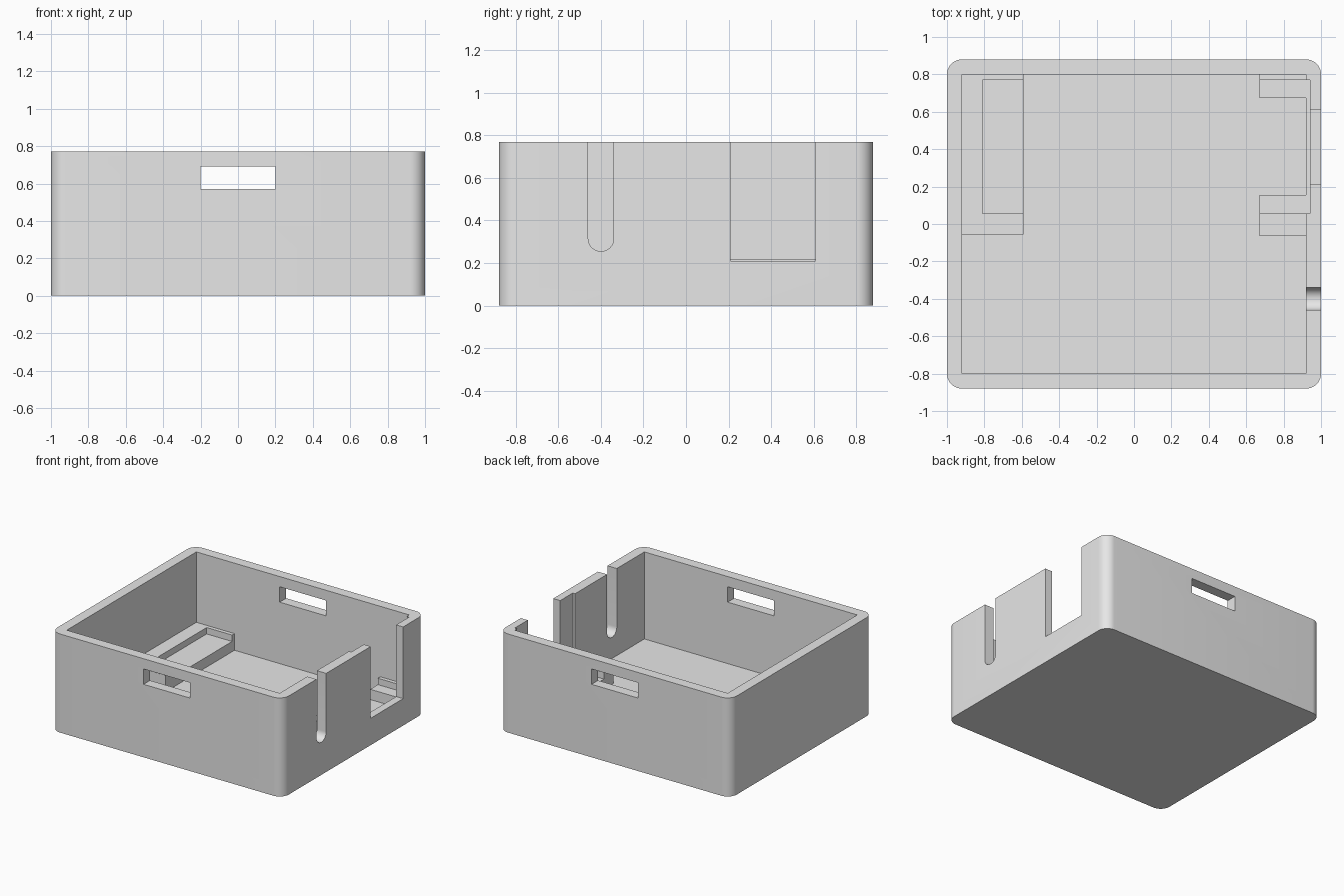
import bpy, bmesh

cube = bpy.data.objects.get("Cube")
if cube:
    bpy.data.objects.remove(cube, do_unlink=True)

grey = bpy.data.materials.new("light_grey")
grey.use_nodes = True
grey.diffuse_color = (0.8, 0.8, 0.8, 1)
grey.node_tree.nodes["Principled BSDF"].inputs["Base Color"].default_value = (0.8, 0.8, 0.8, 1)

HEIGHT, FLOOR, SHELF, RIM = 0.77, 0.09, 0.17, 0.22
OVER = 0.9     # cutters reach above the rim
SUNK = 0.04    # fittings are sunk into the floor


def box(name, x, y, z, round_edges=None, radius=0.0):
    """Box from (min, max) ranges; edges picked by round_edges get rounded."""
    bm = bmesh.new()
    bmesh.ops.create_cube(bm, size=1)
    for v in bm.verts:
        v.co = [r[0] if c < 0 else r[1] for c, r in zip(v.co, (x, y, z))]
    if round_edges:
        edges = [e for e in bm.edges if round_edges(*(v.co for v in e.verts))]
        bmesh.ops.bevel(bm, geom=edges, offset=radius, offset_type='OFFSET',
                        segments=10, profile=0.5, affect='EDGES')
    mesh = bpy.data.meshes.new(name)
    bm.to_mesh(mesh)
    bm.free()
    mesh.materials.append(grey)
    ob = bpy.data.objects.new(name, mesh)
    bpy.context.collection.objects.link(ob)
    return ob


def cut(target, cutter):
    """Subtract the cutter from the target and discard it."""
    cutter.hide_render = True
    mod = target.modifiers.new("cut", 'BOOLEAN')
    mod.operation, mod.solver, mod.object = 'DIFFERENCE', 'EXACT', cutter
    bpy.context.view_layer.objects.active = target
    bpy.ops.object.modifier_apply(modifier=mod.name)
    bpy.data.objects.remove(cutter, do_unlink=True)


# Open case with rounded vertical corners
case = box("case", (-1, 1), (-0.88, 0.88), (0, HEIGHT),
           lambda a, b: abs(a.z - b.z) > 0.1, 0.08)
cut(case, box("cavity", (-0.92, 0.92), (-0.8, 0.8), (FLOOR, OVER)))

# Slots through front and back walls
cut(case, box("wall_slots", (-0.2, 0.2), (-1, 1), (0.57, 0.69)))

# Round-bottomed cable notch in the side wall
cut(case, box("cable_notch", (0.88, 1.1), (-0.46, -0.34), (0.255, OVER),
              lambda a, b: abs(a.x - b.x) > 0.1 and a.z < 0.5, 0.0599))

# Square port opening and the shallow board groove behind it
cut(case, box("port_opening", (0.9, 1.1), (0.21, 0.61), (0.21, OVER)))
cut(case, box("board_groove", (0.85, 0.94), (0.055, 0.77), (SHELF, OVER)))

# Board cradle on one side, with a recess open towards the middle
cradle = box("board_cradle", (-0.95, -0.59), (-0.055, 0.83), (SUNK, RIM))
cut(cradle, box("cradle_recess", (-0.81, -0.5), (0.055, 0.77), (SHELF, OVER)))

# Stepped board supports beside the port
for name, y in (("front_support", (-0.065, 0.155)), ("back_support", (0.675, 0.83))):
    support = box(name, (0.67, 0.92), y, (SUNK, RIM))
    cut(support, box("support_step", (0.6, 1), (0.055, 0.77), (SHELF, OVER)))

# Smooth rounded corners, keep hard edges
bpy.ops.object.select_all(action='DESELECT')
case.select_set(True)
bpy.context.view_layer.objects.active = case
bpy.ops.object.shade_smooth_by_angle()
